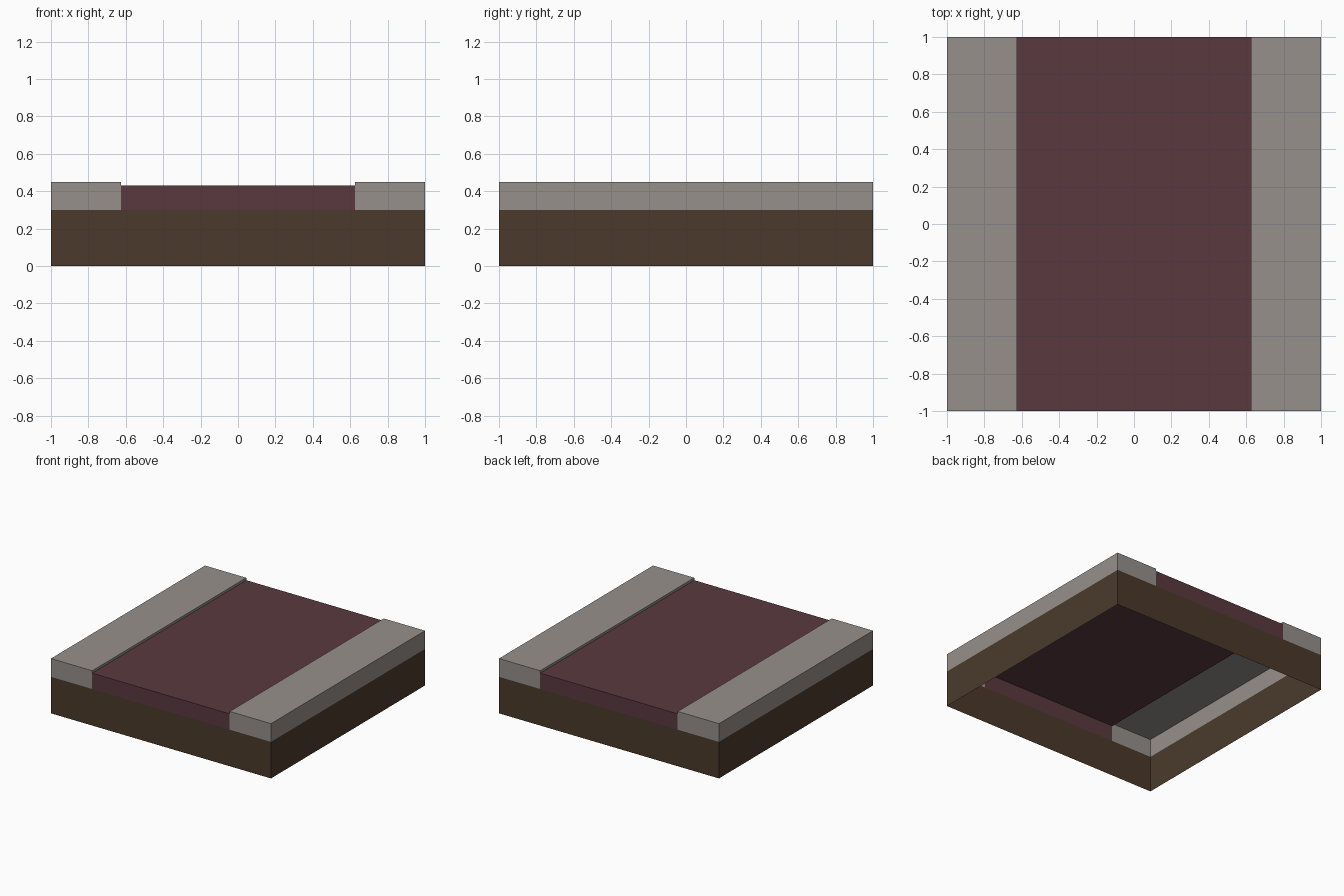
import bpy
import bmesh

if "Cube" in bpy.data.objects:
    bpy.data.objects.remove(bpy.data.objects["Cube"])

HALF, ROAD = 1.0, 0.625                    # half width of slab and roadway
BASE_Z, ROAD_Z, KERB_Z = 0.3, 0.43, 0.45   # heights of each layer


def material(name, rgb):
    mat = bpy.data.materials.new(name)
    mat.use_nodes = True
    mat.diffuse_color = (*rgb, 1)
    bsdf = mat.node_tree.nodes["Principled BSDF"]
    bsdf.inputs["Base Color"].default_value = (*rgb, 1)
    bsdf.inputs["Roughness"].default_value = 0.9
    return mat


def shell(name, x0, x1, z0, z1, mat, is_open, cut_z=None):
    """Full-depth box whose faces matching is_open(normal, centre) are removed."""
    bm = bmesh.new()
    bmesh.ops.create_cube(bm, size=1)
    for v in bm.verts:
        v.co.x = x0 if v.co.x < 0 else x1
        v.co.y = -HALF if v.co.y < 0 else HALF
        v.co.z = z0 if v.co.z < 0 else z1
    if cut_z is not None:
        bmesh.ops.bisect_plane(bm, geom=bm.verts[:] + bm.edges[:] + bm.faces[:],
                               plane_co=(0, 0, cut_z), plane_no=(0, 0, 1))
    bm.normal_update()
    gone = [f for f in bm.faces if is_open(f.normal, f.calc_center_median())]
    bmesh.ops.delete(bm, geom=gone, context='FACES')
    mesh = bpy.data.meshes.new(name)
    bm.to_mesh(mesh)
    bm.free()
    mesh.materials.append(mat)
    obj = bpy.data.objects.new(name, mesh)
    bpy.context.collection.objects.link(obj)
    return obj


earth = material("brown_earth", (0.070, 0.042, 0.024))
paving = material("maroon_paving", (0.102, 0.042, 0.051))
stone = material("grey_stone", (0.305, 0.279, 0.258))

# Hollow earth skirt, open above and below
shell("earth_skirt", -HALF, HALF, 0, BASE_Z, earth, lambda n, c: abs(n.z) > 0.5)

# Roadway: top and two ends
shell("roadway", -ROAD, ROAD, BASE_Z, ROAD_Z, paving,
      lambda n, c: n.z < -0.5 or abs(n.x) > 0.5)

# Raised kerbs: the inner side is only a low lip above the roadway
for name, side in (("left_kerb", 1), ("right_kerb", -1)):
    x0, x1 = sorted((side * ROAD, side * HALF))
    shell(name, x0, x1, BASE_Z, KERB_Z, stone,
          lambda n, c: n.z < -0.5 or (n.x * side < -0.5 and c.z < ROAD_Z),
          cut_z=ROAD_Z)
